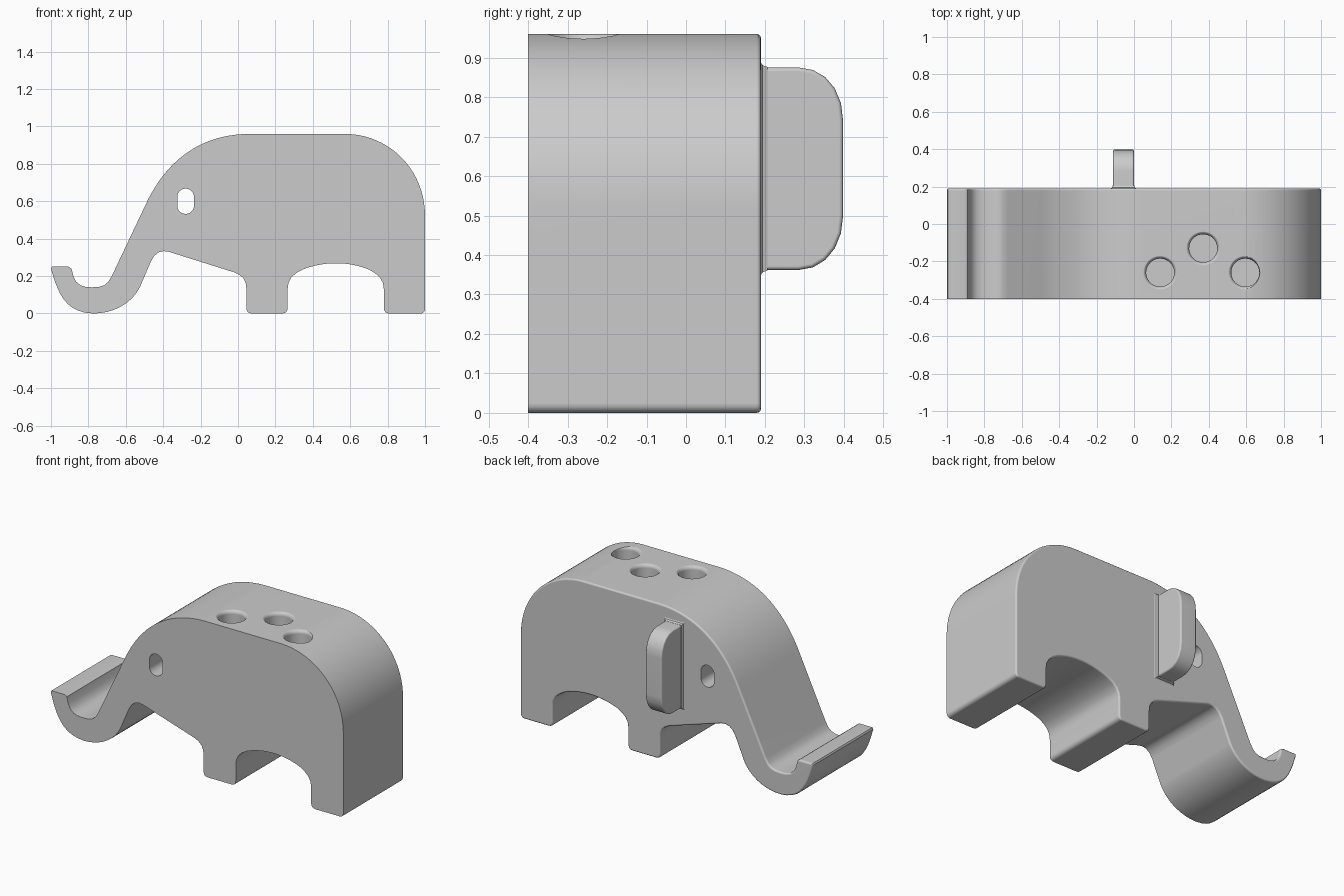
import bpy, bmesh, math
from mathutils import Vector
from mathutils.geometry import interpolate_bezier

cube = bpy.data.objects.get("Cube")
if cube:
    bpy.data.objects.remove(cube, do_unlink=True)

FRONT, BACK = -0.4, 0.19

grey = bpy.data.materials.new("plain grey")
grey.use_nodes = True
colour = (0.6, 0.6, 0.6, 1)
grey.diffuse_color = colour
grey.node_tree.nodes["Principled BSDF"].inputs["Base Color"].default_value = colour


def outline(start, steps):
    """Trace points: two numbers make a line, six make a Bezier curve."""
    pts = [Vector(start)]
    for s in steps:
        if len(s) == 2:
            pts.append(Vector(s))
        else:
            a, b, c = Vector(s[:2]), Vector(s[2:4]), Vector(s[4:])
            n = max(5, int((c - pts[-1]).length * 36))
            pts += [p.to_2d() for p in interpolate_bezier(
                pts[-1].to_3d(), a.to_3d(), b.to_3d(), c.to_3d(), n)[1:]]
    if (pts[0] - pts[-1]).length < 1e-4:
        pts.pop()
    return pts


def to_object(name, bm):
    bmesh.ops.recalc_face_normals(bm, faces=bm.faces[:])
    mesh = bpy.data.meshes.new(name)
    bm.to_mesh(mesh)
    bm.free()
    mesh.materials.append(grey)
    obj = bpy.data.objects.new(name, mesh)
    bpy.context.collection.objects.link(obj)
    return obj


def prism(name, points, move, round_if=None, radius=0.012):
    """Extrude a closed loop of points and round the chosen edges."""
    bm = bmesh.new()
    face = bm.faces.new([bm.verts.new(p) for p in points])
    ext = bmesh.ops.extrude_face_region(bm, geom=[face], use_keep_orig=True)
    bmesh.ops.translate(bm, vec=move, verts=[g for g in ext["geom"]
                                           if isinstance(g, bmesh.types.BMVert)])
    bmesh.ops.recalc_face_normals(bm, faces=bm.faces[:])
    if round_if:
        edges = [e for e in bm.edges if round_if(e)]
        bmesh.ops.bevel(bm, geom=edges, offset=radius, segments=3, profile=0.5,
                        affect='EDGES', clamp_overlap=True)
    return to_object(name, bm)


def select_only(obj):
    bpy.ops.object.select_all(action='DESELECT')
    obj.select_set(True)
    bpy.context.view_layer.objects.active = obj


def cut(target, cutter):
    mod = target.modifiers.new("cut", 'BOOLEAN')
    mod.operation, mod.solver, mod.object = 'DIFFERENCE', 'EXACT', cutter
    select_only(target)
    bpy.ops.object.modifier_apply(modifier=mod.name)
    bpy.data.objects.remove(cutter, do_unlink=True)


def finish(obj):
    select_only(obj)
    bpy.ops.object.shade_smooth_by_angle(angle=math.radians(35))
    obj.modifiers.new("even shading", 'WEIGHTED_NORMAL').keep_sharp = True


# Body: side silhouette from back, down the legs, along the trunk and up the head
side = outline((0.05, 0.96), [
    (0.58, 0.96),
    (0.81, 0.955, 1.0, 0.77, 1.0, 0.52),
    (1.0, 0.025), (1.0, 0.01, 0.99, 0, 0.975, 0),
    (0.81, 0), (0.79, 0, 0.78, 0.01, 0.78, 0.03),
    (0.78, 0.13), (0.78, 0.18, 0.75, 0.21, 0.70, 0.235),
    (0.59, 0.28, 0.46, 0.28, 0.345, 0.235),
    (0.29, 0.21, 0.265, 0.18, 0.265, 0.13),
    (0.265, 0.03), (0.265, 0.01, 0.255, 0, 0.235, 0),
    (0.075, 0), (0.055, 0, 0.045, 0.01, 0.045, 0.03),
    (0.045, 0.13), (0.045, 0.18, 0.025, 0.205, -0.02, 0.22),
    (-0.37, 0.33), (-0.41, 0.342, -0.445, 0.325, -0.465, 0.28),
    (-0.525, 0.14),
    (-0.57, 0.05, -0.67, 0, -0.775, 0),
    (-0.93, 0.005, -0.965, 0.12, -1.0, 0.24),
    (-0.995, 0.25), (-0.905, 0.25),
    (-0.89, 0.24), (-0.88, 0.20),
    (-0.865, 0.15, -0.83, 0.14, -0.78, 0.14),
    (-0.72, 0.14, -0.70, 0.15, -0.675, 0.20),
    (-0.495, 0.58),
    (-0.38, 0.83, -0.19, 0.955, 0.05, 0.96),
])
body = prism("body", [(p.x, FRONT, p.y) for p in side], (0, BACK - FRONT, 0),
             lambda e: all(abs(v.co.y - BACK) < 1e-4 for v in e.verts))

# Eye: rounded slot straight through
slot = []
for i in range(32):
    a = math.tau * (i + 0.5) / 32
    lift = 0.0225 if math.sin(a) > 0 else -0.0225
    slot.append((-0.28 + 0.045 * math.cos(a), -0.6, 0.6 + lift + 0.045 * math.sin(a)))
cut(body, prism("eye_cutter", slot, (0, 1.2, 0)))

# Pen holes: round wells with softened rims
well = [(0.095, 1.05), (0.095, 0.962), (0.085, 0.957), (0.078, 0.949),
        (0.075, 0.938), (0.075, 0.45)]
for x, y in [(0.14, -0.26), (0.37, -0.13), (0.595, -0.26)]:
    bm = bmesh.new()
    rings = [[bm.verts.new((x + r * math.cos(math.tau * i / 40),
                            y + r * math.sin(math.tau * i / 40), z))
              for i in range(40)] for r, z in well]
    for a, b in zip(rings, rings[1:]):
        for i in range(40):
            j = (i + 1) % 40
            bm.faces.new((a[i], a[j], b[j], b[i]))
    bm.faces.new(rings[0])
    bm.faces.new(rings[-1])
    cut(body, to_object("well_cutter", bm))
finish(body)

# Ear: rounded tab standing out from the back
tab = outline((0.18, 0.362), [
    (0.285, 0.362), (0.35, 0.362, 0.398, 0.42, 0.398, 0.50),
    (0.398, 0.74), (0.398, 0.82, 0.35, 0.875, 0.285, 0.875),
    (0.18, 0.875)])
ear = prism("ear", [(-0.112, p.x, p.y) for p in tab], (0.112, 0, 0),
            lambda e: abs(e.verts[0].co.x - e.verts[1].co.x) < 1e-4
            and max(v.co.y for v in e.verts) > 0.19, 0.01)
finish(ear)

# Ear base: small flared fillet where the ear meets the body
bm = bmesh.new()
rings = []
for grow, y in [(0.015, 0.188), (0.006, 0.194), (0.001, 0.207)]:
    x0, x1, z0, z1 = -0.112 - grow, grow, 0.362 - grow, 0.875 + grow
    rings.append([bm.verts.new((x, y, z)) for x, z in
                  ((x0, z0), (x1, z0), (x1, z1), (x0, z1))])
for a, b in zip(rings, rings[1:]):
    for i in range(4):
        j = (i + 1) % 4
        bm.faces.new((a[i], a[j], b[j], b[i]))
bm.faces.new(rings[0])
bm.faces.new(rings[-1])
finish(to_object("ear_base", bm))
